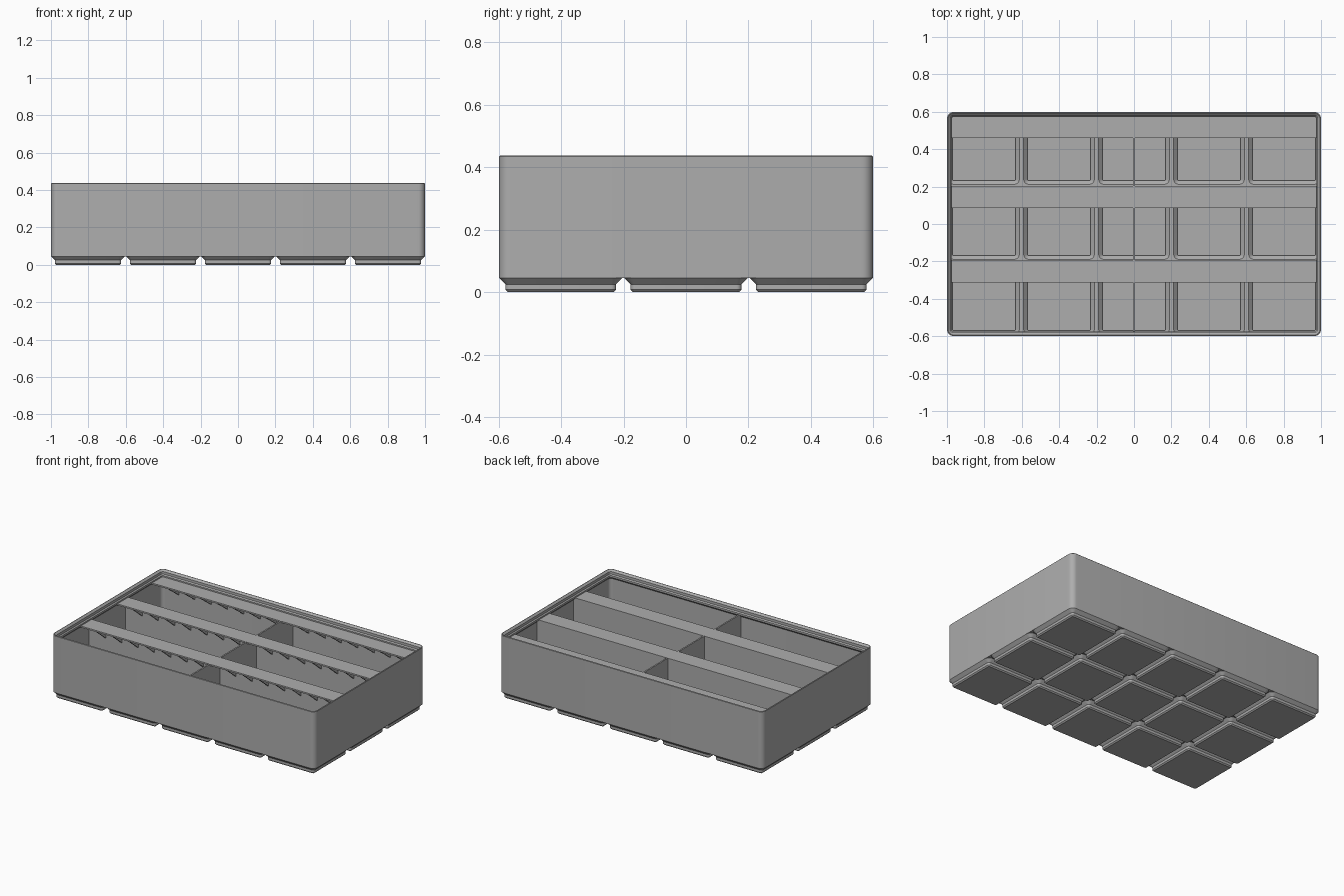
import bpy, math
from mathutils import Vector

cube = bpy.data.objects.get("Cube")
if cube:
    bpy.data.objects.remove(cube, do_unlink=True)

grey = bpy.data.materials.new("plain grey")
grey.use_nodes = True
grey.diffuse_color = (0.42, 0.42, 0.42, 1)
grey.node_tree.nodes["Principled BSDF"].inputs["Base Color"].default_value = grey.diffuse_color

HX, HY = 1.0, 0.599          # half size of the bin
PITCH, FOOT = 0.401, 0.198   # cell spacing, half width of a foot
RADIUS, WALL = 0.036, 0.0115
DECK, TOP = 0.05, 0.392      # floor ridge height, shelf and divider height


def make(name, verts, faces, smooth=False):
    mesh = bpy.data.meshes.new(name)
    mesh.from_pydata(verts, [], faces)
    mesh.materials.append(grey)
    obj = bpy.data.objects.new(name, mesh)
    bpy.context.collection.objects.link(obj)
    if smooth:
        bpy.ops.object.select_all(action="DESELECT")
        obj.select_set(True)
        bpy.context.view_layer.objects.active = obj
        bpy.ops.object.shade_smooth_by_angle(angle=math.radians(35))
    return obj


def ring(hx, hy, inset, z, segs=6):
    """Rounded rectangle, counter-clockwise, shrunk by an inset."""
    r = max(RADIUS - inset, 0.006)
    cx, cy = hx - inset - r, hy - inset - r
    pts = []
    for k, (sx, sy) in enumerate([(1, 1), (-1, 1), (-1, -1), (1, -1)]):
        for i in range(segs + 1):
            a = (k + i / segs) * math.pi / 2
            pts.append((sx * cx + r * math.cos(a), sy * cy + r * math.sin(a), z))
    return pts


def loft(name, hx, hy, profile, closed):
    """Skin (inset, z) steps; either join last to first or cap both ends."""
    rings = [ring(hx, hy, d, z) for d, z in profile]
    n, m = len(rings[0]), len(rings)
    faces = []
    for j in range(m if closed else m - 1):
        a, b = j * n, (j + 1) % m * n
        faces += [(a + i, a + (i + 1) % n, b + (i + 1) % n, b + i) for i in range(n)]
    if not closed:
        faces += [tuple(reversed(range(n))), tuple(range((m - 1) * n, m * n))]
    return make(name, [p for r in rings for p in r], faces, True)


def prism(name, outline, direction):
    """Extrude a planar outline along a vector."""
    n, d = len(outline), Vector(direction)
    pts = [Vector(p) for p in outline]
    faces = [tuple(reversed(range(n))), tuple(range(n, 2 * n))]
    faces += [(i, (i + 1) % n, n + (i + 1) % n, n + i) for i in range(n)]
    return make(name, pts + [p + d for p in pts], faces)


def box(name, x0, x1, y0, y1, z0, z1):
    return prism(name, [(x0, y0, z0), (x1, y0, z0), (x1, y1, z0), (x0, y1, z0)], (0, 0, z1 - z0))


# Outer wall with the stacking lip
loft("outer_wall", HX, HY, [
    (0, 0.046), (0, 0.434), (0.003, 0.437), (0.006, 0.437), (0.018, 0.425),
    (0.018, 0.408), (0.025, 0.401), (0.025, 0.389), (WALL, 0.375), (WALL, 0.046)], True)

# Hollow stepped feet
foot = loft("foot", FOOT, FOOT, [
    (0.028, 0), (0.0205, 0.0075), (0.0205, 0.025), (0, 0.0455), (0, DECK),
    (0.009, DECK), (0.0295, 0.03), (0.0295, 0.011)], False)
cells = [(i * PITCH, j * PITCH) for i in range(-2, 3) for j in range(-1, 2)]
foot.location = (*cells[0], 0)
for c in cells[1:]:
    copy = foot.copy()
    copy.location = (*c, 0)
    bpy.context.collection.objects.link(copy)

# Floor ridges over the seams between feet, with diamonds at the crossings
seams_x = [(i - 1.5) * PITCH for i in range(4)]
seams_y = [(j - 0.5) * PITCH for j in range(2)]
for x in seams_x:
    box("floor_ridge", x - 0.01, x + 0.01, -HY + 0.004, HY - 0.004, 0.0455, DECK)
for y in seams_y:
    box("floor_ridge", -HX + 0.004, HX - 0.004, y - 0.01, y + 0.01, 0.0455, DECK)
crossings = [(x, y) for x in seams_x for y in seams_y + [-HY, HY]]
crossings += [(x, y) for x in (-HX, HX) for y in seams_y]
for x, y in crossings:
    corners = [(x + 0.034, y), (x, y + 0.034), (x - 0.034, y), (x, y - 0.034)]
    inside = [p for p in corners if abs(p[0]) <= HX and abs(p[1]) <= HY]
    prism("ridge_crossing", [(*p, 0.0455) for p in inside], (0, 0, DECK - 0.0455))

# Long dividers between rows and the cross divider in the middle
IX, IY = HX - WALL, HY - WALL
for y in (-0.198, 0.198):
    box("row_divider", -IX, IX, y - 0.006, y + 0.006, DECK - 0.002, TOP)
box("cross_divider", -0.005, 0.005, -IY, IY, DECK - 0.002, TOP)
for j in (-1, 0, 1):
    y = j * PITCH
    box("cross_divider_foot", -0.005, 0.005, y - 0.169, y + 0.169, 0.009, DECK)

# Label shelves, each carried by a row of triangular gussets
for front, back in ((0.46, IY), (0.085, 0.2), (-0.312, -0.196)):
    box("label_shelf", -IX, IX, front, back, TOP - 0.01, TOP)
    under = TOP - 0.01
    for half in (-1, 1):
        for k in range(1, 8):
            x = half * IX * k / 8 - 0.005
            prism("shelf_gusset", [(x, front + 0.004, under), (x, back, under - 0.09),
                                   (x, back, under)], (0.01, 0, 0))
